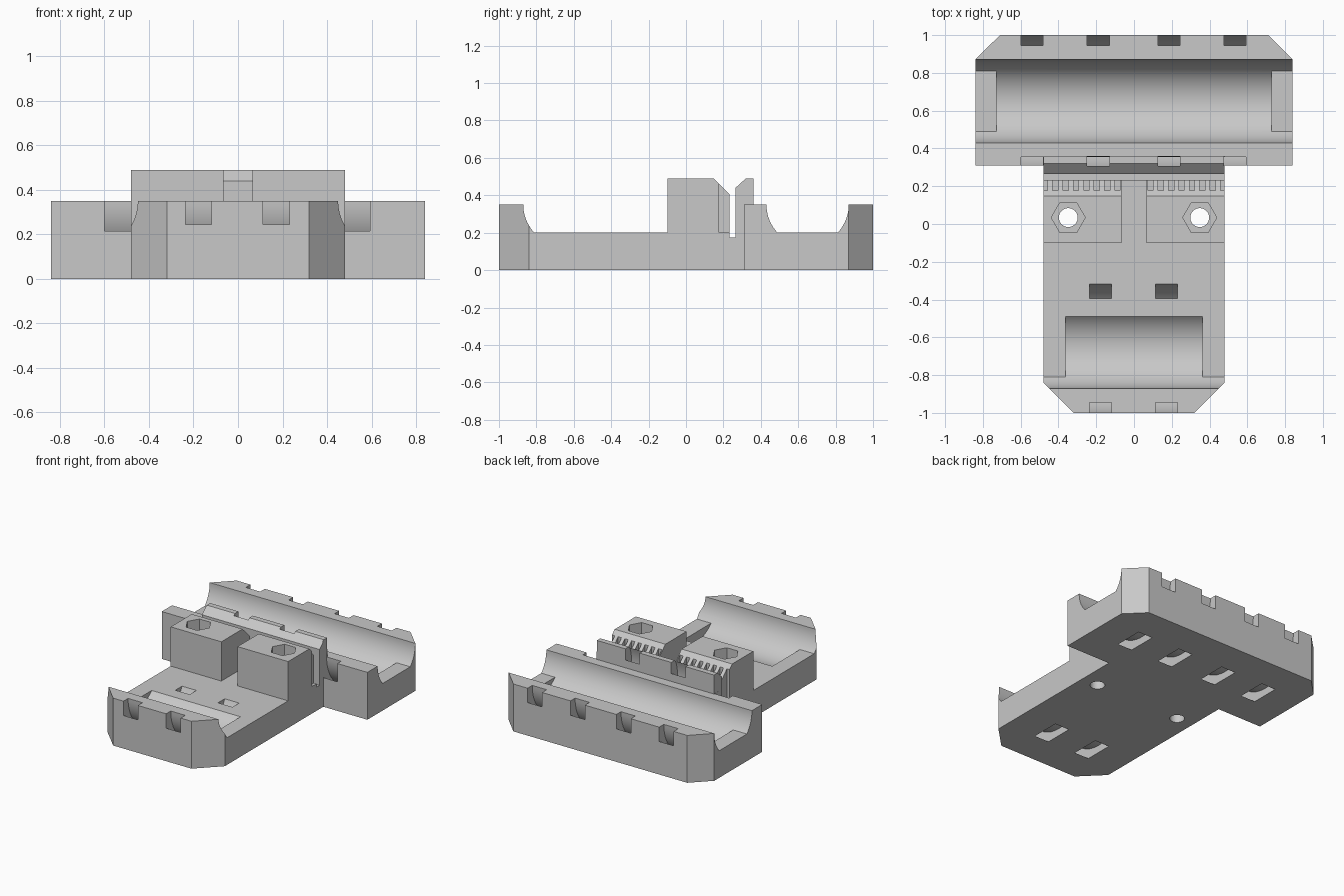
import bpy, bmesh
from math import sin, cos, pi, asin

if "Cube" in bpy.data.objects:
    bpy.data.objects.remove(bpy.data.objects["Cube"])

grey = bpy.data.materials.new("plain_grey")
grey.use_nodes = True
COLOUR = (0.58, 0.58, 0.58, 1)
grey.diffuse_color = COLOUR
grey.node_tree.nodes["Principled BSDF"].inputs["Base Color"].default_value = COLOUR

FLOOR, RIM, TOP = 0.2, 0.35, 0.49
ROD_Y, ROD_R = 0.65, 0.22
EDGE = asin((RIM - FLOOR) / ROD_R)      # angle where a trough meets the floor


def finish(name, bm):
    bmesh.ops.recalc_face_normals(bm, faces=bm.faces)
    mesh = bpy.data.meshes.new(name)
    bm.to_mesh(mesh)
    bm.free()
    mesh.materials.append(grey)
    ob = bpy.data.objects.new(name, mesh)
    bpy.context.collection.objects.link(ob)
    return ob


def add_prism(bm, points, low, high, axis):
    """Extrude a closed outline along x (points are y, z) or z (points are x, y)."""
    def place(p, t):
        return (t, *p) if axis == "x" else (*p, t)
    a = [bm.verts.new(place(p, low)) for p in points]
    b = [bm.verts.new(place(p, high)) for p in points]
    bm.faces.new(a)
    bm.faces.new(b)
    for i in range(len(points)):
        j = (i + 1) % len(points)
        bm.faces.new((a[i], a[j], b[j], b[i]))


def prism(name, points, low, high, axis="x"):
    bm = bmesh.new()
    add_prism(bm, points, low, high, axis)
    return finish(name, bm)


def arc(cy, cz, r, start, end, steps):
    return [(cy + r * cos(start + (end - start) * i / steps),
             cz + r * sin(start + (end - start) * i / steps)) for i in range(steps + 1)]


def ngon(cx, cy, r, sides):
    return arc(cx, cy, r, 0, 2 * pi, sides)[:-1]


def rect(x0, x1, y0, y1):
    return [(x0, y0), (x1, y0), (x1, y1), (x0, y1)]


def tie_ring(cx, cy, inner=0.296, outer=0.366, half=0.059, steps=72):
    """Ring-shaped channel that wraps a strap around a rod."""
    bm = bmesh.new()
    section = [(-half, inner), (-half, outer), (half, outer), (half, inner)]
    loops = [[bm.verts.new((cx + x, cy + r * cos(2 * pi * i / steps),
                            RIM + r * sin(2 * pi * i / steps))) for x, r in section]
             for i in range(steps)]
    for i in range(steps):
        p, q = loops[i], loops[(i + 1) % steps]
        for k in range(4):
            m = (k + 1) % 4
            bm.faces.new((p[k], p[m], q[m], q[k]))
    return finish("strap_cutter", bm)


def combine(target, tool, operation="DIFFERENCE"):
    mod = target.modifiers.new("cut", "BOOLEAN")
    mod.operation, mod.solver, mod.object = operation, "EXACT", tool
    tool.hide_render = True
    bpy.context.view_layer.objects.active = target
    bpy.ops.object.modifier_apply(modifier=mod.name)
    bpy.data.objects.remove(tool)


# Narrow plate: front lip, floor, belt clamps, belt slit and rear wall
plate = [(-1, 0), (0.36, 0), (0.36, TOP), (0.32, TOP), (0.265, 0.44), (0.265, 0.175),
         (0.232, 0.175), (0.232, 0.405), (0.147, TOP), (-0.1, TOP), (-0.1, FLOOR)]
plate += arc(-ROD_Y, RIM, ROD_R, -pi + EDGE, -pi, 10) + [(-1, RIM)]
body = prism("carriage_body", plate, -0.48, 0.48)

# Wide rear block with a rod trough
block = [(0.31, 0), (1, 0), (1, RIM)]
block += arc(ROD_Y, RIM, ROD_R, 0, -EDGE, 10)
block += arc(ROD_Y, RIM, ROD_R, -pi + EDGE, -pi, 10) + [(0.31, RIM)]
combine(body, prism("rear_block", block, -0.84, 0.84), "UNION")

# Deep rounded beds between the trough end stops
for cy, half in ((ROD_Y, 0.728), (-ROD_Y, 0.363)):
    bed = arc(cy, RIM, ROD_R, -EDGE, -pi + EDGE, 24) + [(cy, RIM)]
    combine(body, prism("bed_cutter", bed, -half, half))

# Gap between the two belt clamps
combine(body, prism("gap_cutter", rect(-0.15, 0.25, FLOOR, 0.6), -0.066, 0.066))

# Cropped outer corners, clamp holes and nut traps
for s in (-1, 1):
    for corner in ([(0.31, -1.01), (0.49, -0.83), (0.49, -1.01)],
                   [(0.70, 1.01), (0.85, 0.86), (0.85, 1.01)]):
        combine(body, prism("corner_cutter", [(s * x, y) for x, y in corner], -0.1, 0.6, "z"))
    combine(body, prism("nut_cutter", ngon(s * 0.348, 0.034, 0.09, 6), 0.28, 0.6, "z"))
    combine(body, prism("hole_cutter", ngon(s * 0.348, 0.034, 0.05, 32), -0.1, 0.6, "z"))

# Belt tooth grooves on the back of the clamps
bm = bmesh.new()
for s in (-1, 1):
    for i in range(8):
        x = s * (0.472 - 0.055 * i)
        add_prism(bm, rect(x - 0.014, x + 0.014, 0.177, 0.25), FLOOR, 0.6, "z")
combine(body, finish("tooth_cutter", bm))

# Strap channels around both rods
for cx, cy in ((-0.177, -ROD_Y), (0.172, -ROD_Y), (-0.54, ROD_Y), (-0.19, ROD_Y),
               (0.185, ROD_Y), (0.535, ROD_Y)):
    combine(body, tie_ring(cx, cy))

bpy.ops.object.select_all(action="DESELECT")
body.select_set(True)
bpy.context.view_layer.objects.active = body
bpy.ops.object.shade_smooth_by_angle(angle=pi / 6)
